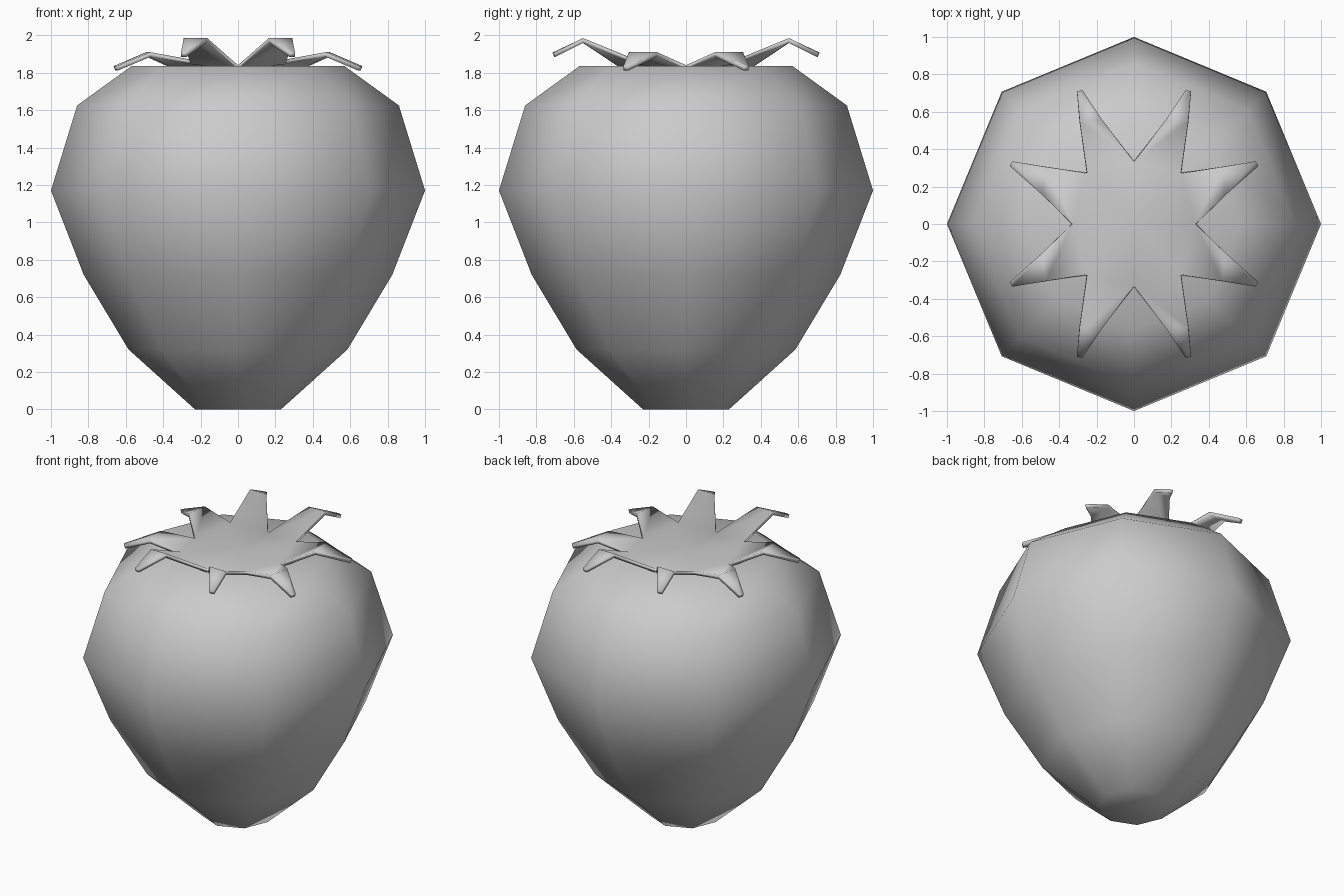
import bpy
import bmesh
from math import cos, sin, pi

if "Cube" in bpy.data.objects:
    bpy.data.objects.remove(bpy.data.objects["Cube"])


def make_object(name, bm):
    for f in bm.faces:
        f.smooth = True
    mesh = bpy.data.meshes.new(name)
    bm.to_mesh(mesh)
    bm.free()
    obj = bpy.data.objects.new(name, mesh)
    bpy.context.collection.objects.link(obj)
    return obj


# Berry body: eight-sided profile with a shallow dip under the leaves
SIDES = 8
profile = [(0.23, 0), (0.585, 0.32), (0.825, 0.72), (1.0, 1.17),
           (0.86, 1.625), (0.57, 1.835)]
bm = bmesh.new()
rings = [[bm.verts.new((r * cos(2 * pi * i / SIDES), r * sin(2 * pi * i / SIDES), z))
          for i in range(SIDES)] for r, z in profile]
for low, high in zip(rings, rings[1:]):
    for i in range(SIDES):
        j = (i + 1) % SIDES
        bm.faces.new((low[i], low[j], high[j], high[i]))
bm.faces.new(rings[0][::-1])
dip = bm.verts.new((0, 0, 1.80))
for i in range(SIDES):
    bm.faces.new((rings[-1][i], rings[-1][(i + 1) % SIDES], dip))
make_object("berry_body", bm)

# Leaf crown: one quarter with two folded tips, mirrored both ways
points = {
    "centre": (0, 0, 1.835), "valley_y": (0, 0.33, 1.84), "valley_x": (0.33, 0, 1.84),
    "notch": (0.25, 0.27, 1.87),
    "fold_a1": (0.165, 0.55, 1.985), "fold_a2": (0.29, 0.55, 1.985),
    "tip_a1": (0.275, 0.715, 1.907), "tip_a2": (0.305, 0.71, 1.907),
    "fold_b1": (0.49, 0.155, 1.91), "fold_b2": (0.47, 0.305, 1.91),
    "tip_b1": (0.665, 0.31, 1.835), "tip_b2": (0.65, 0.335, 1.835),
}
faces = ["centre valley_x notch valley_y",
         "valley_y notch fold_a2 fold_a1", "fold_a1 fold_a2 tip_a2 tip_a1",
         "valley_x fold_b1 fold_b2 notch", "fold_b1 tip_b1 tip_b2 fold_b2"]
bm = bmesh.new()
v = {k: bm.verts.new(p) for k, p in points.items()}
for f in faces:
    bm.faces.new([v[k] for k in f.split()])
crown = make_object("leaf_crown", bm)
mirror = crown.modifiers.new("mirror", 'MIRROR')
mirror.use_axis = (True, True, False)
mirror.merge_threshold = 0.001
solid = crown.modifiers.new("thickness", 'SOLIDIFY')
solid.thickness = 0.025
solid.offset = -1
bpy.context.view_layer.objects.active = crown
crown.select_set(True)
bpy.ops.object.shade_smooth_by_angle(angle=pi / 3)
